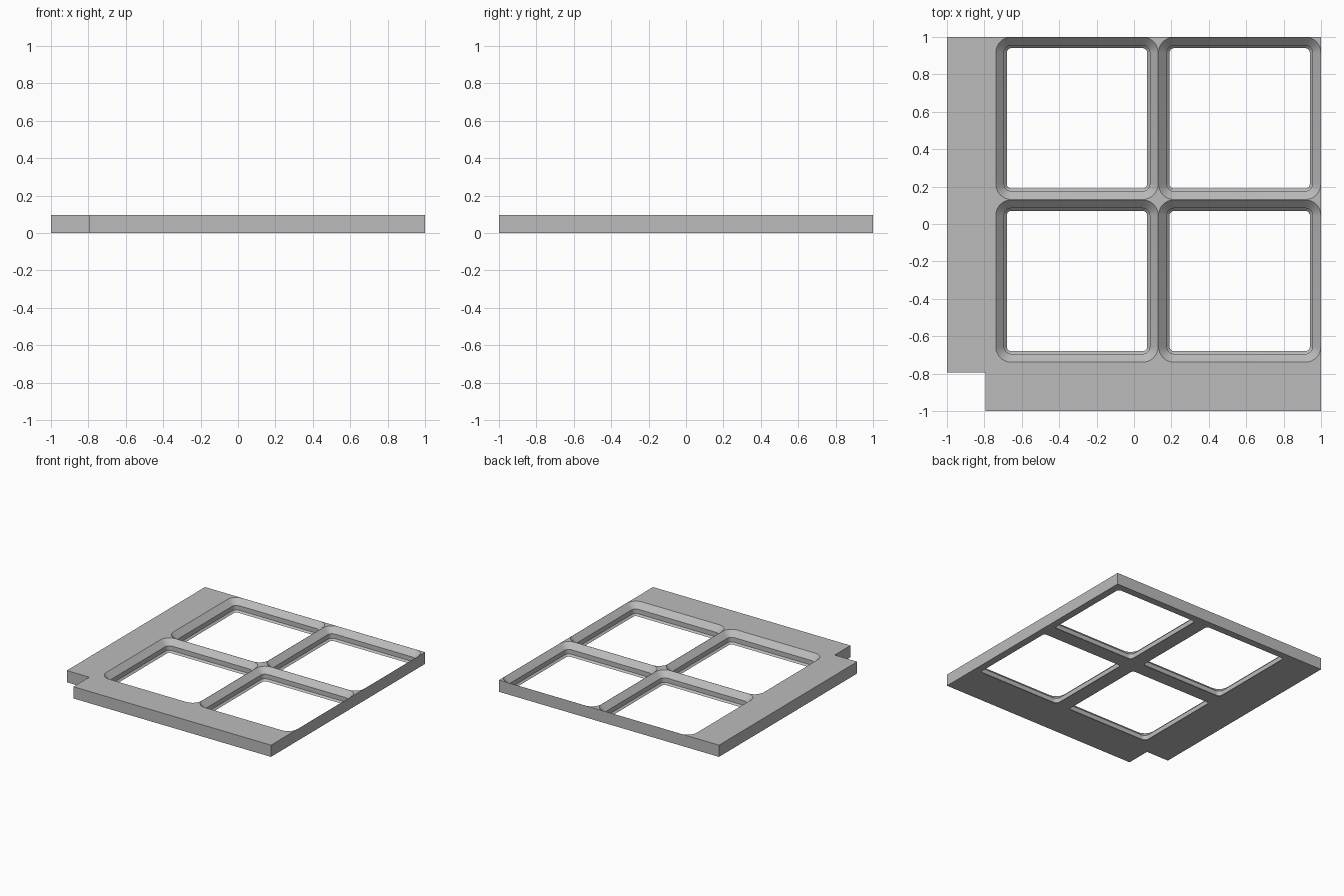
import bpy, bmesh
from math import cos, sin, pi

cube = bpy.data.objects.get("Cube")
if cube:
    bpy.data.objects.remove(cube)

HEIGHT = 0.0965
PITCH = 0.87
NOTCH = -0.795

grey = bpy.data.materials.new("plain_grey")
grey.use_nodes = True
colour = (0.5, 0.5, 0.5, 1)
grey.diffuse_color = colour
grey.node_tree.nodes["Principled BSDF"].inputs["Base Color"].default_value = colour


def finish(bm, name):
    bmesh.ops.recalc_face_normals(bm, faces=bm.faces)
    mesh = bpy.data.meshes.new(name)
    bm.to_mesh(mesh)
    bm.free()
    mesh.materials.append(grey)
    obj = bpy.data.objects.new(name, mesh)
    bpy.context.collection.objects.link(obj)
    return obj


def rounded_ring(bm, cx, cy, half, radius, z, steps=8):
    """Ring of vertices around a rounded square."""
    ring = []
    inner = half - radius
    for sx, sy, start in ((1, 1, 0), (-1, 1, 0.5), (-1, -1, 1), (1, -1, 1.5)):
        for i in range(steps + 1):
            a = pi * (start + 0.5 * i / steps)
            ring.append(bm.verts.new((cx + sx * inner + radius * cos(a),
                                      cy + sy * inner + radius * sin(a), z)))
    return ring


# Plate with one notched corner
bm = bmesh.new()
outline = [(NOTCH, -1), (1, -1), (1, 1), (-1, 1), (-1, NOTCH), (NOTCH, NOTCH)]
base = bm.faces.new([bm.verts.new((x, y, 0)) for x, y in outline])
top = bmesh.ops.extrude_face_region(bm, geom=[base])["geom"]
bmesh.ops.translate(bm, vec=(0, 0, HEIGHT),
                    verts=[v for v in top if isinstance(v, bmesh.types.BMVert)])
plate = finish(bm, "grid_plate")

# Socket cutters: inset, height; wide chamfer, straight wall, small chamfer
profile = [(0.059, -0.05), (0.059, 0), (0.0445, 0.0145), (0.0445, 0.052),
           (0, HEIGHT), (0, 0.15)]
bm = bmesh.new()
for cx in (1 - 1.5 * PITCH, 1 - 0.5 * PITCH):
    for cy in (1 - 1.5 * PITCH, 1 - 0.5 * PITCH):
        rings = [rounded_ring(bm, cx, cy, PITCH / 2 - 0.001 - d, 0.083 - d, z)
                 for d, z in profile]
        for low, high in zip(rings, rings[1:]):
            for i in range(len(low)):
                j = (i + 1) % len(low)
                bm.faces.new((low[i], low[j], high[j], high[i]))
        bm.faces.new(rings[0][::-1])
        bm.faces.new(rings[-1])
cutter = finish(bm, "socket_cutter")
cutter.hide_render = True

# Cut the four sockets
cut = plate.modifiers.new("sockets", 'BOOLEAN')
cut.operation = 'DIFFERENCE'
cut.solver = 'EXACT'
cut.object = cutter
bpy.context.view_layer.objects.active = plate
plate.select_set(True)
bpy.ops.object.modifier_apply(modifier=cut.name)
bpy.data.objects.remove(cutter)
bpy.ops.object.shade_smooth_by_angle(angle=0.5)
